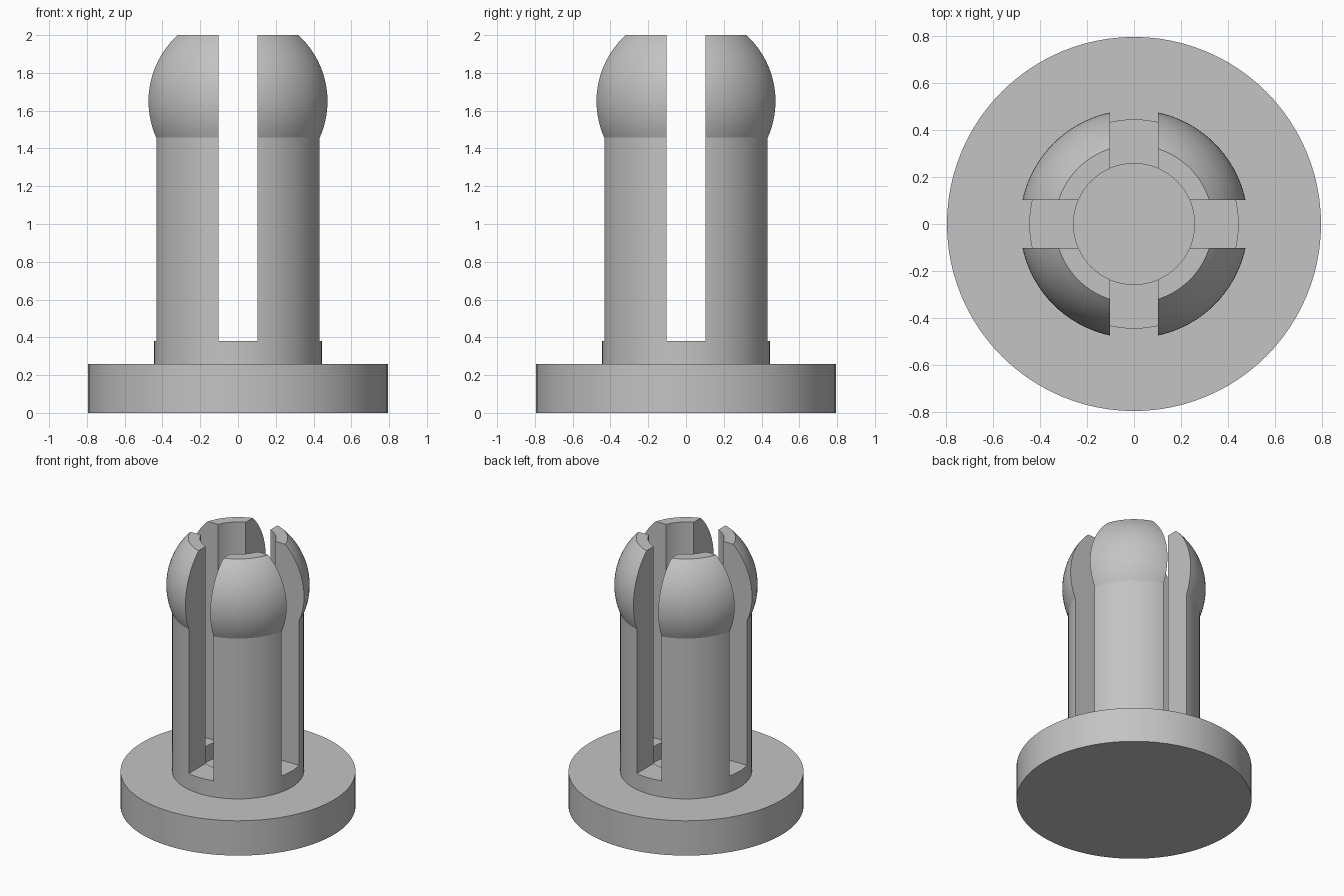
import bpy, bmesh, math

cube = bpy.data.objects.get("Cube")
if cube:
    bpy.data.objects.remove(cube, do_unlink=True)

SEGMENTS = 96
FLANGE_R, FLANGE_TOP = 0.795, 0.26
STEM_R, BORE_R = 0.445, 0.257
BULB_R, BULB_Z, TOP = 0.485, 1.65, 2.0
SLOT_W, SLOT_FLOOR = 0.205, 0.38

grey = bpy.data.materials.new("grey plastic")
grey.use_nodes = True
grey.diffuse_color = (0.55, 0.55, 0.55, 1)
grey.node_tree.nodes["Principled BSDF"].inputs["Base Color"].default_value = (0.55, 0.55, 0.55, 1)


def activate(obj):
    bpy.ops.object.select_all(action='DESELECT')
    obj.select_set(True)
    bpy.context.view_layer.objects.active = obj


def smooth(obj):
    activate(obj)
    bpy.ops.object.shade_smooth_by_angle(angle=math.radians(18))


def lathe(name, profile):
    """Revolve a closed (radius, height) loop around z."""
    bm = bmesh.new()
    verts = [bm.verts.new((r, 0, z)) for r, z in profile]
    edges = [bm.edges.new((v, verts[(i + 1) % len(verts)])) for i, v in enumerate(verts)]
    bmesh.ops.spin(bm, geom=verts + edges, cent=(0, 0, 0), axis=(0, 0, 1),
                   angle=math.tau, steps=SEGMENTS, use_duplicate=False)
    bmesh.ops.remove_doubles(bm, verts=bm.verts, dist=1e-4)
    bmesh.ops.recalc_face_normals(bm, faces=bm.faces)
    mesh = bpy.data.meshes.new(name)
    bm.to_mesh(mesh)
    bm.free()
    obj = bpy.data.objects.new(name, mesh)
    bpy.context.collection.objects.link(obj)
    mesh.materials.append(grey)
    return obj


# Round base flange
bpy.ops.mesh.primitive_cylinder_add(vertices=SEGMENTS, radius=FLANGE_R, depth=FLANGE_TOP,
                                    location=(0, 0, FLANGE_TOP / 2))
flange = bpy.context.object
flange.name = "base_flange"
flange.data.materials.append(grey)
smooth(flange)

# Hollow stem with a bulging, flat-topped head
start = -math.acos(STEM_R / BULB_R)
end = math.asin((TOP - BULB_Z) / BULB_R)
steps = 20
bulb = []
for i in range(steps + 1):
    a = start + (end - start) * i / steps
    bulb.append((BULB_R * math.cos(a), BULB_Z + BULB_R * math.sin(a)))
sunk = FLANGE_TOP - 0.02
stem = lathe("split_stem", [(BORE_R, sunk), (STEM_R, sunk)] + bulb + [(BORE_R, TOP)])

# Crossed slots that split the stem into four prongs
for name, size in (("slot_cutter_x", (2, SLOT_W)), ("slot_cutter_y", (SLOT_W, 2))):
    height = TOP
    bpy.ops.mesh.primitive_cube_add(size=1, location=(0, 0, SLOT_FLOOR + height / 2))
    cutter = bpy.context.object
    cutter.name = name
    cutter.scale = (*size, height)
    cutter.hide_render = True
    bpy.context.view_layer.update()
    activate(stem)
    cut = stem.modifiers.new(name, 'BOOLEAN')
    cut.operation = 'DIFFERENCE'
    cut.solver = 'EXACT'
    cut.object = cutter
    bpy.ops.object.modifier_apply(modifier=cut.name)
    bpy.data.objects.remove(cutter, do_unlink=True)
smooth(stem)
